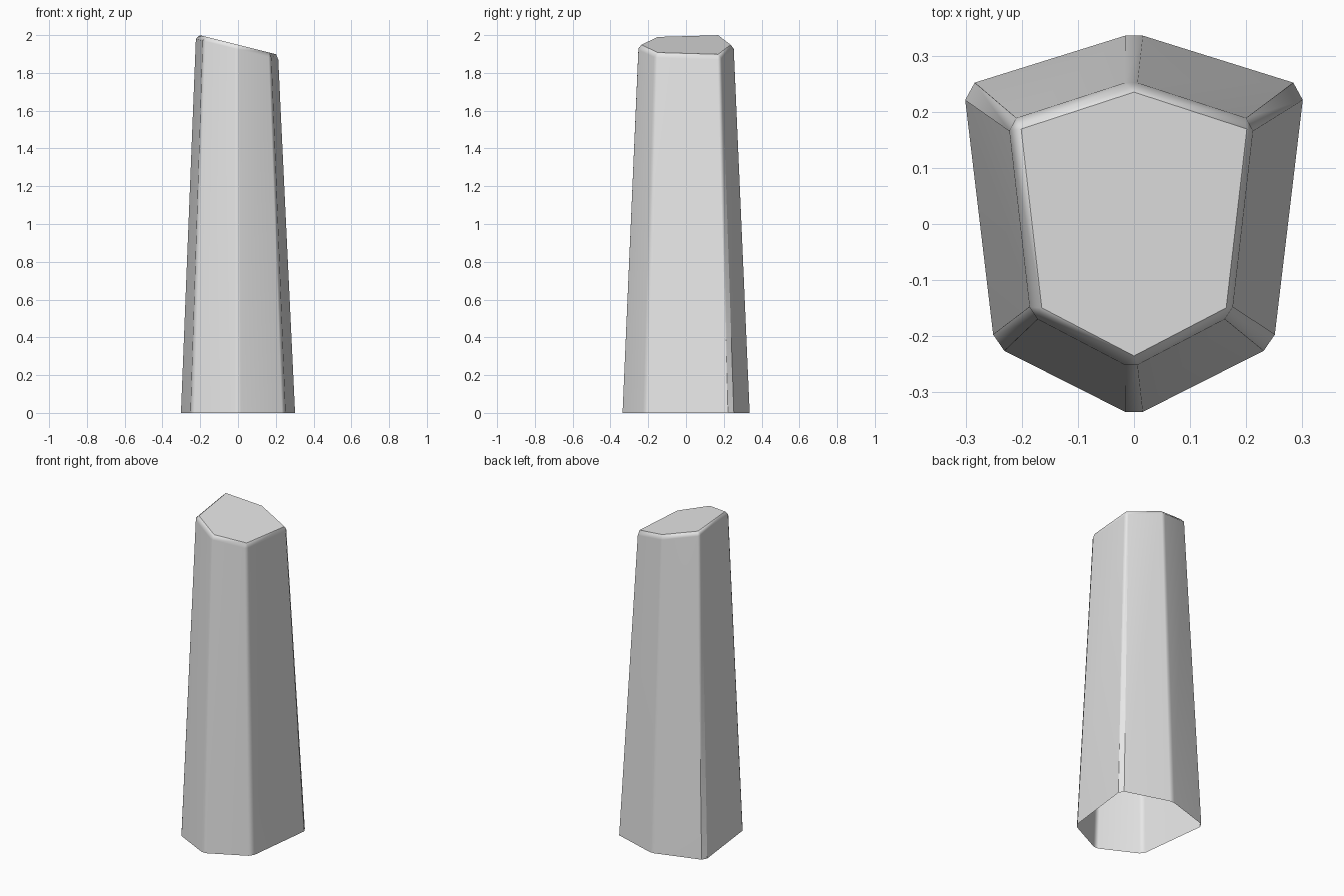
import bpy
import bmesh

cube = bpy.data.objects.get("Cube")
if cube:
    bpy.data.objects.remove(cube, do_unlink=True)

# Plain grey material
grey = bpy.data.materials.new("plain_grey")
grey.use_nodes = True
grey.diffuse_color = (0.8, 0.8, 0.8, 1)
grey.node_tree.nodes["Principled BSDF"].inputs["Base Color"].default_value = grey.diffuse_color


def slanted(x):
    """Height of the sloping top."""
    return 1.949 - 0.25 * x


# Six-sided footprint with chamfered corners, mirrored across x
half = [(0.016, -0.336), (0.232, -0.227), (0.252, -0.198),
        (0.302, 0.222), (0.285, 0.253), (0.016, 0.337)]
outline = half + [(-x, y) for x, y in reversed(half)]
cap_half = [(0.165, -0.15), (0.202, 0.17)]
cap_outline = [(0, -0.236)] + cap_half + [(0, 0.236)] + [(-x, y) for x, y in reversed(cap_half)]

bm = bmesh.new()
base = [bm.verts.new((x, y, 0)) for x, y in outline]
upper = []
for x, y in outline:
    tx = 0.722 * x - 0.005
    upper.append(bm.verts.new((tx, 0.75 * y, slanted(tx) - 0.025)))
cap = [bm.verts.new((x, y, slanted(x))) for x, y in cap_outline]

# Tapered walls and the bevel around the top; the underside stays open
count = len(outline)
for i in range(count):
    j = (i + 1) % count
    a, b = ((i + 1) // 2) % 6, ((j + 1) // 2) % 6
    bm.faces.new((base[i], base[j], upper[j], upper[i]))
    rim = [upper[i], upper[j], cap[b]]
    if a != b:
        rim.append(cap[a])
    bm.faces.new(rim)
top_face = bm.faces.new(cap)

# Smooth bevels, with crisp edges at the cap and the two back corners
for face in bm.faces:
    face.smooth = True
for edge in top_face.edges:
    edge.smooth = False
for i in (3, 4, 7, 8):
    bm.edges.get((base[i], upper[i])).smooth = False

mesh = bpy.data.meshes.new("tapered_pillar")
bm.to_mesh(mesh)
bm.free()
mesh.materials.append(grey)
pillar = bpy.data.objects.new("tapered_pillar", mesh)
bpy.context.collection.objects.link(pillar)

# Keep the broad walls looking flat
normals = pillar.modifiers.new("flat_walls", 'WEIGHTED_NORMAL')
normals.keep_sharp = True
